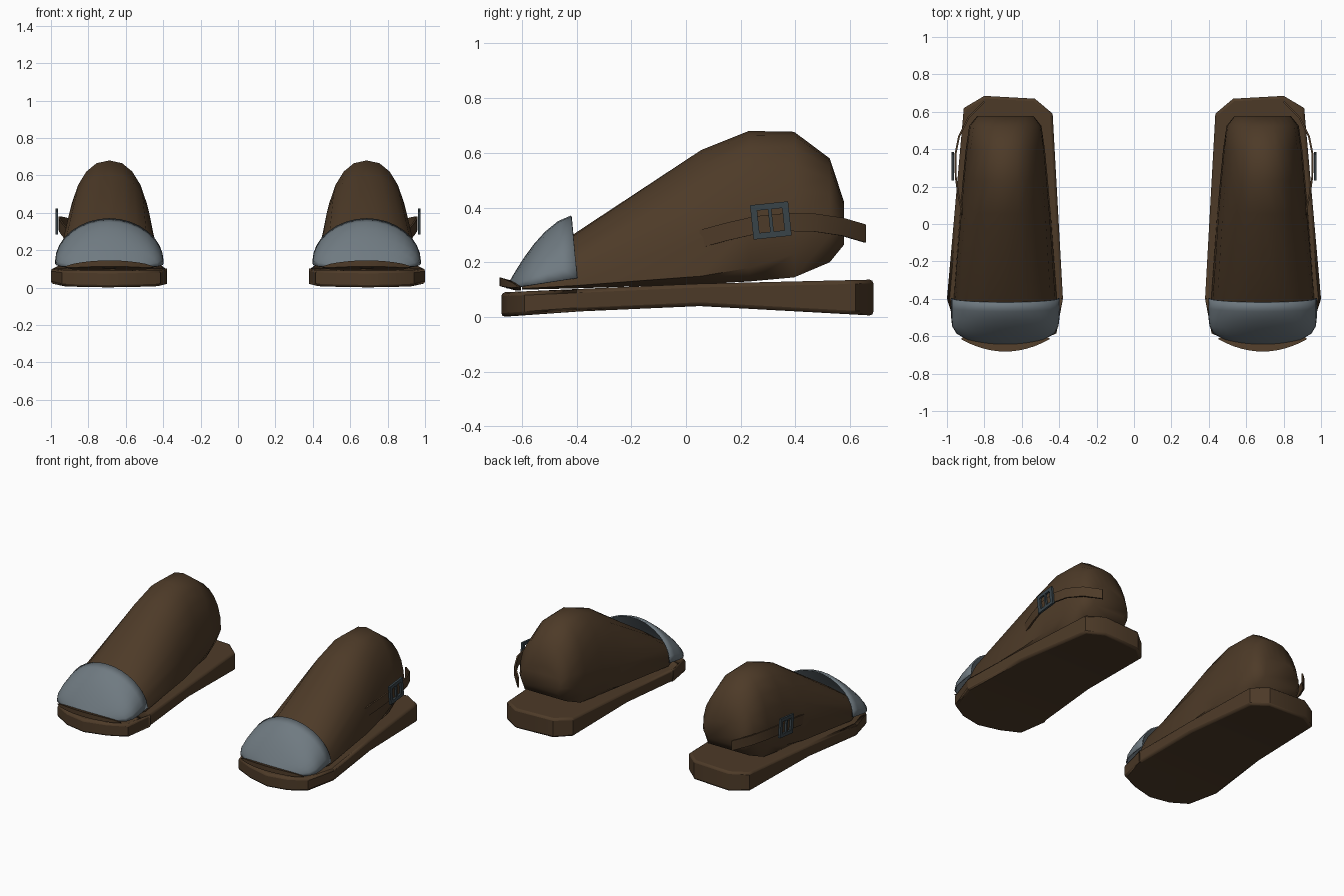
import bpy, bmesh, math
from mathutils import Vector, Matrix

cube = bpy.data.objects.get("Cube")
if cube:
    bpy.data.objects.remove(cube, do_unlink=True)

CX = 0.688  # centre line of one shoe


def material(name, rgb):
    m = bpy.data.materials.new(name)
    m.use_nodes = True
    m.diffuse_color = (*rgb, 1)
    m.node_tree.nodes["Principled BSDF"].inputs["Base Color"].default_value = (*rgb, 1)
    return m


leather = material("brown leather", (0.075, 0.043, 0.021))
steel = material("grey steel", (0.16, 0.195, 0.22))
iron = material("dark iron", (0.04, 0.057, 0.066))


def finish(name, bm, mat, angle=35, bevel=0, shell=0):
    """Turn a bmesh into an object mirrored to the other shoe."""
    bmesh.ops.recalc_face_normals(bm, faces=bm.faces)
    me = bpy.data.meshes.new(name)
    bm.to_mesh(me)
    bm.free()
    me.materials.append(mat)
    ob = bpy.data.objects.new(name, me)
    bpy.context.collection.objects.link(ob)
    bpy.ops.object.select_all(action="DESELECT")
    ob.select_set(True)
    bpy.context.view_layer.objects.active = ob
    bpy.ops.object.shade_smooth_by_angle(angle=math.radians(angle))
    if shell:
        mod = ob.modifiers.new("Thickness", "SOLIDIFY")
        mod.thickness, mod.offset = shell, -1
    if bevel:
        mod = ob.modifiers.new("Rounded rim", "BEVEL")
        mod.width, mod.segments = bevel, 2
        mod.limit_method, mod.angle_limit = "ANGLE", math.radians(62)
    ob.modifiers.new("Other shoe", "MIRROR").use_mirror_merge = False
    return ob


def loft(rings, closed=True, caps=True):
    """Skin a row of equal point rings."""
    bm = bmesh.new()
    rows = [[bm.verts.new(p) for p in r] for r in rings]
    n = len(rows[0])
    for a, b in zip(rows, rows[1:]):
        for i in range(n if closed else n - 1):
            j = (i + 1) % n
            bm.faces.new((a[i], a[j], b[j], b[i]))
    if caps:
        bm.faces.new(rows[0])
        bm.faces.new(rows[-1])
    return bm


def interp(x, pts):
    for (x0, v0), (x1, v1) in zip(pts, pts[1:]):
        if x <= x1:
            return v0 + (v1 - v0) * (x - x0) / (x1 - x0)
    return pts[-1][1]


def arch(y, w, base, height, n, power, lean=0):
    """Half superellipse across the shoe, from one side to the other."""
    pts = []
    for i in range(n + 1):
        a = math.pi * i / n
        c, s = math.cos(a), math.sin(a)
        x = math.copysign(abs(c) ** (2 / power), c)
        z = max(s, 0) ** (2 / power)
        pts.append(Vector((CX + w * x, y + lean * z, base + height * z)))
    return pts


# Sole: faceted outline, arched underneath and rising to the heel
outline = [(0.53, 0.67), (0.80, 0.685), (0.91, 0.62), (1.0, -0.40), (0.94, -0.59),
           (0.83, -0.65), (0.69, -0.675), (0.54, -0.64), (0.415, -0.585),
           (0.38, -0.40), (0.435, 0.59)]
bm = bmesh.new()
bm.faces.new([bm.verts.new((x, y, 0)) for x, y in outline])
for cut in (-0.4, 0.05, 0.35, 0.58):
    bmesh.ops.bisect_plane(bm, geom=bm.verts[:] + bm.edges[:] + bm.faces[:],
                           plane_co=(0, cut, 0), plane_no=(0, 1, 0))
ext = bmesh.ops.extrude_face_region(bm, geom=bm.faces[:])
upper_verts = {g for g in ext["geom"] if isinstance(g, bmesh.types.BMVert)}
for v in bm.verts:
    if v in upper_verts:
        v.co.z = interp(v.co.y, [(-0.68, 0.09), (0.05, 0.122), (0.69, 0.137)])
    else:
        v.co.z = interp(v.co.y, [(-0.68, 0), (-0.4, 0.02), (0.05, 0.04), (0.69, 0.005)])
finish("sole", bm, leather, bevel=0.014)

# Upper: y, half width, underside, crown, share of height that tucks in
stations = [(-0.60, 0.20, 0.10, 0.17, 0.05), (-0.40, 0.275, 0.105, 0.31, 0.05),
            (0.055, 0.243, 0.12, 0.61, 0.06), (0.23, 0.228, 0.13, 0.68, 0.09),
            (0.395, 0.212, 0.145, 0.677, 0.16), (0.525, 0.193, 0.20, 0.58, 0.25),
            (0.578, 0.15, 0.265, 0.42, 0.25)]
rings = []
for y, w, low, high, tuck in stations:
    mid = low + tuck * (high - low)
    ring = arch(y, w, mid, high - mid, 12, 2.25)
    ring += [Vector((CX + s * w * 0.8, y, low)) for s in (-1, 1)]
    rings.append(ring)
finish("upper", loft(rings), leather, angle=50)

# Toe cap: thin open shell standing proud of the upper
rings = []
for s in (0, 0.2, 0.4, 0.57, 0.72, 0.84, 0.93, 0.985):
    rings.append(arch(-0.397 - 0.263 * s, 0.29 * (1 - s ** 7), 0.143 - 0.04 * s,
                      0.228 * (1 - s ** 1.8), 16, 1.95, -0.023 * (1 - s)))
finish("toe_cap", loft(rings, closed=False, caps=False), steel, angle=50, shell=0.008)

# Toe welt: tapered strip bowed around the front of the cap
rings = []
for i in range(13):
    u = -1 + i / 6
    taper = 0.15 + 0.85 * math.sqrt(max(0, 1 - u * u))
    front = -0.682 + 0.065 * u * u
    back = front + 0.055 * taper
    ring = []
    for y, side in ((front, -1), (front, 1), (back, 1), (back, -1)):
        z = 0.122 - 0.28 * (y + 0.655) + side * 0.016 * taper
        ring.append((CX + 0.235 * u, y, z))
    rings.append(ring)
finish("toe_welt", loft(rings), leather)

# Strap: band along the outer side with a loose end behind the heel
path = [Vector(p) for p in ((0.915, 0.05, 0.285), (0.938, 0.15, 0.312),
                            (0.953, 0.25, 0.335), (0.955, 0.37, 0.347),
                            (0.935, 0.47, 0.345), (0.885, 0.57, 0.33),
                            (0.80, 0.655, 0.305))]
rings = []
for i, p in enumerate(path):
    along = path[min(i + 1, len(path) - 1)] - path[max(i - 1, 0)]
    out = Vector((along.y, -along.x, 0)).normalized() * 0.005
    up = Vector((0, 0, 0.033))
    rings.append([p + out + up, p + out - up, p - out - up, p - out + up])
finish("strap", loft(rings), leather)

# Buckle: square frame with a centre prong, tilted with the strap
bm = bmesh.new()
bars = [(-0.058, 0, 0.024, 0.125), (0.058, 0, 0.024, 0.125),
        (0, -0.052, 0.14, 0.022), (0, 0.052, 0.14, 0.022), (0, 0, 0.013, 0.10)]
for y, z, width, height in bars:
    bmesh.ops.create_cube(bm, size=1, matrix=Matrix.Translation((0, y, z))
                          @ Matrix.Diagonal((0.014, width, height, 1)))
bm.transform(Matrix.Translation((0.969, 0.31, 0.353)) @ Matrix.Rotation(math.radians(6), 4, "X"))
finish("buckle", bm, iron)
